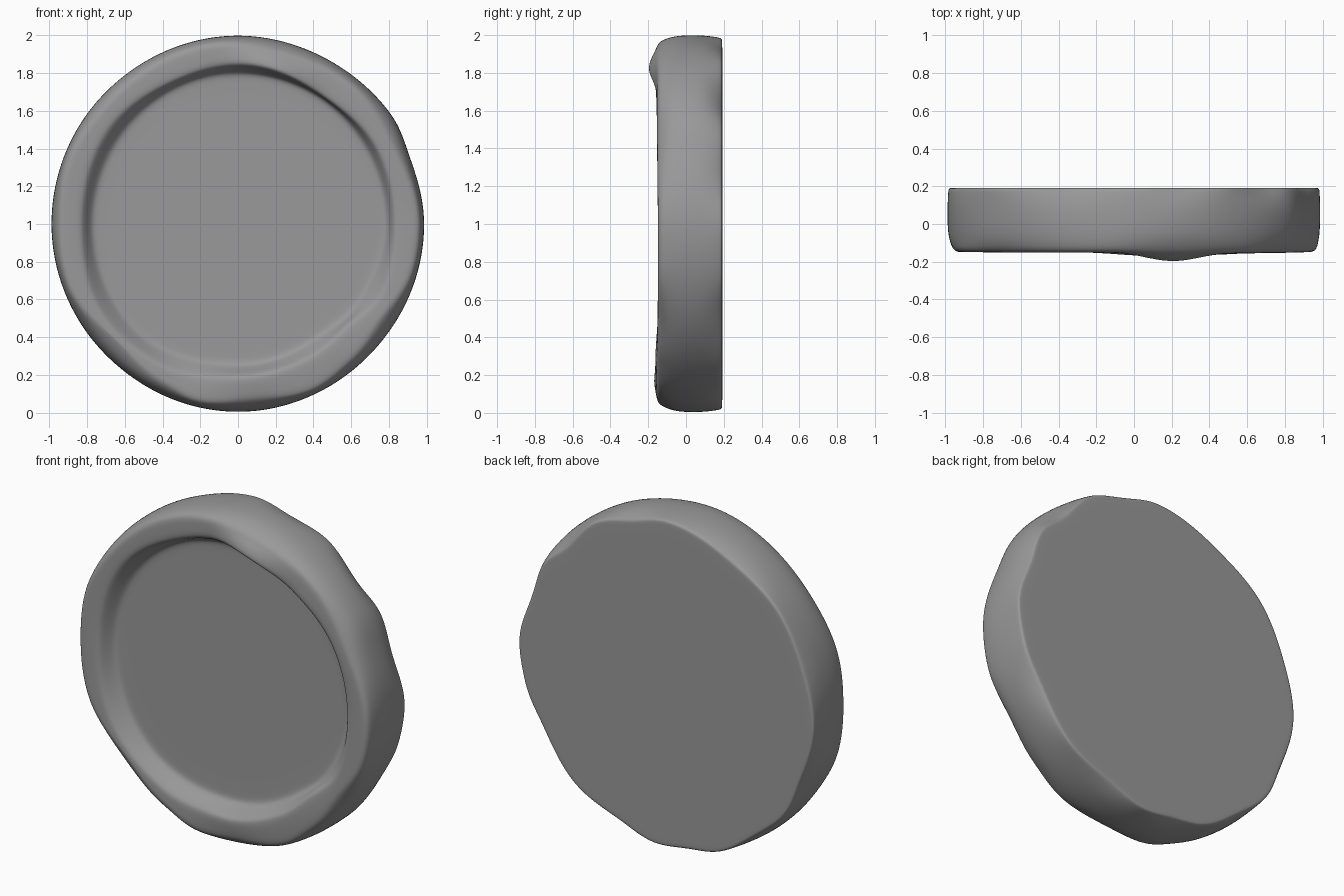
import bpy, bmesh
from math import sin, cos, radians

if "Cube" in bpy.data.objects:
    bpy.data.objects.remove(bpy.data.objects["Cube"])

SEG = 96


def ring(keys):
    """Periodic smooth interpolation of (degrees, value) keys."""
    def f(a):
        a = a % 360
        ks = [(keys[-1][0] - 360, keys[-1][1])] + keys + [(keys[0][0] + 360, keys[0][1])]
        for (a0, v0), (a1, v1) in zip(ks, ks[1:]):
            if a0 <= a <= a1:
                t = (a - a0) / (a1 - a0)
                t = t * t * (3 - 2 * t)
                return v0 + (v1 - v0) * t
    return f


# Hand-pressed irregularities around the disc (0 = right, 90 = top, seen from the front)
outer = ring([(0, .988), (20, .978), (35, 1.0), (60, .995), (90, 1.0), (135, .992), (180, .99),
              (225, .988), (270, .997), (320, .985)])
back_edge = ring([(0, .985), (18, .94), (32, .965), (44, .925), (62, .975), (76, .955), (90, .985),
                  (118, .96), (140, .985), (160, .97), (180, .985), (202, .955), (216, .98),
                  (232, .96), (250, .985), (262, .965), (275, .985), (290, .955), (308, .98),
                  (330, .95), (345, .975)])
front_edge = ring([(0, .955), (25, .925), (50, .95), (75, .935), (100, .96), (140, .945), (160, .96),
                   (180, .945), (200, .955), (225, .905), (245, .935), (257, .96), (275, .93),
                   (295, .96), (310, .935), (325, .915), (345, .955)])
inner = ring([(0, .83), (30, .84), (55, .82), (90, .85), (115, .835), (140, .85), (180, .83),
              (215, .86), (240, .85), (270, .81), (300, .80), (315, .79), (335, .84)])
floor_r = ring([(0, .79), (90, .80), (180, .775), (225, .79), (270, .75), (305, .74), (330, .77)])
crest_y = ring([(0, -.148), (35, -.155), (55, -.16), (76, -.203), (98, -.152), (180, -.148),
                (250, -.15), (275, -.172), (300, -.165), (330, -.148)])

FLOOR = -.065
BACK = .192


def section(a):
    """Rim cross-section (radius, y) from the back face round to the floor."""
    o, b, f, i, r, c = (g(a) for g in (outer, back_edge, front_edge, inner, floor_r, crest_y))
    rim = -.15 + .25 * (c + .148)
    return [(b - .06, BACK), (b - .012, BACK), (b, BACK - .004), (b * .6 + o * .4, BACK - .03),
            (o, .09), (o, -.03), (o * .7 + f * .3, -.10), (f + .012, rim + .012), (f - .012, rim),
            ((f + i) / 2 + .01, (rim + c) / 2), (i + .01, c), (i - .012, c + .015),
            (r + .012, FLOOR - .02), (r - .01, FLOOR - .002), (r - .05, FLOOR), (r - .2, FLOOR)]


# Seal disc: rim sections skinned around the axis, flat back and recessed floor
bm = bmesh.new()
rows = []
for k in range(SEG):
    a = 360 * k / SEG
    t = radians(a)
    rows.append([bm.verts.new((r * cos(t), y, 1 + r * sin(t))) for r, y in section(a)])
for k in range(SEG):
    p, q = rows[k], rows[(k + 1) % SEG]
    for j in range(len(p) - 1):
        bm.faces.new((p[j], p[j + 1], q[j + 1], q[j]))
for j, y in ((0, BACK), (-1, FLOOR)):
    c = bm.verts.new((0, y, 1))
    for k in range(SEG):
        bm.faces.new((rows[k][j], rows[(k + 1) % SEG][j], c))
bmesh.ops.recalc_face_normals(bm, faces=bm.faces)
for face in bm.faces:
    face.smooth = True
mesh = bpy.data.meshes.new("seal_disc")
bm.to_mesh(mesh)
bm.free()
disc = bpy.data.objects.new("seal_disc", mesh)
bpy.context.collection.objects.link(disc)
sub = disc.modifiers.new("smooth", 'SUBSURF')
sub.levels = sub.render_levels = 2

# Dark grey wax
wax = bpy.data.materials.new("dark_wax")
wax.diffuse_color = (.32, .32, .32, 1)
wax.use_nodes = True
wax.node_tree.nodes["Principled BSDF"].inputs["Base Color"].default_value = wax.diffuse_color
mesh.materials.append(wax)
